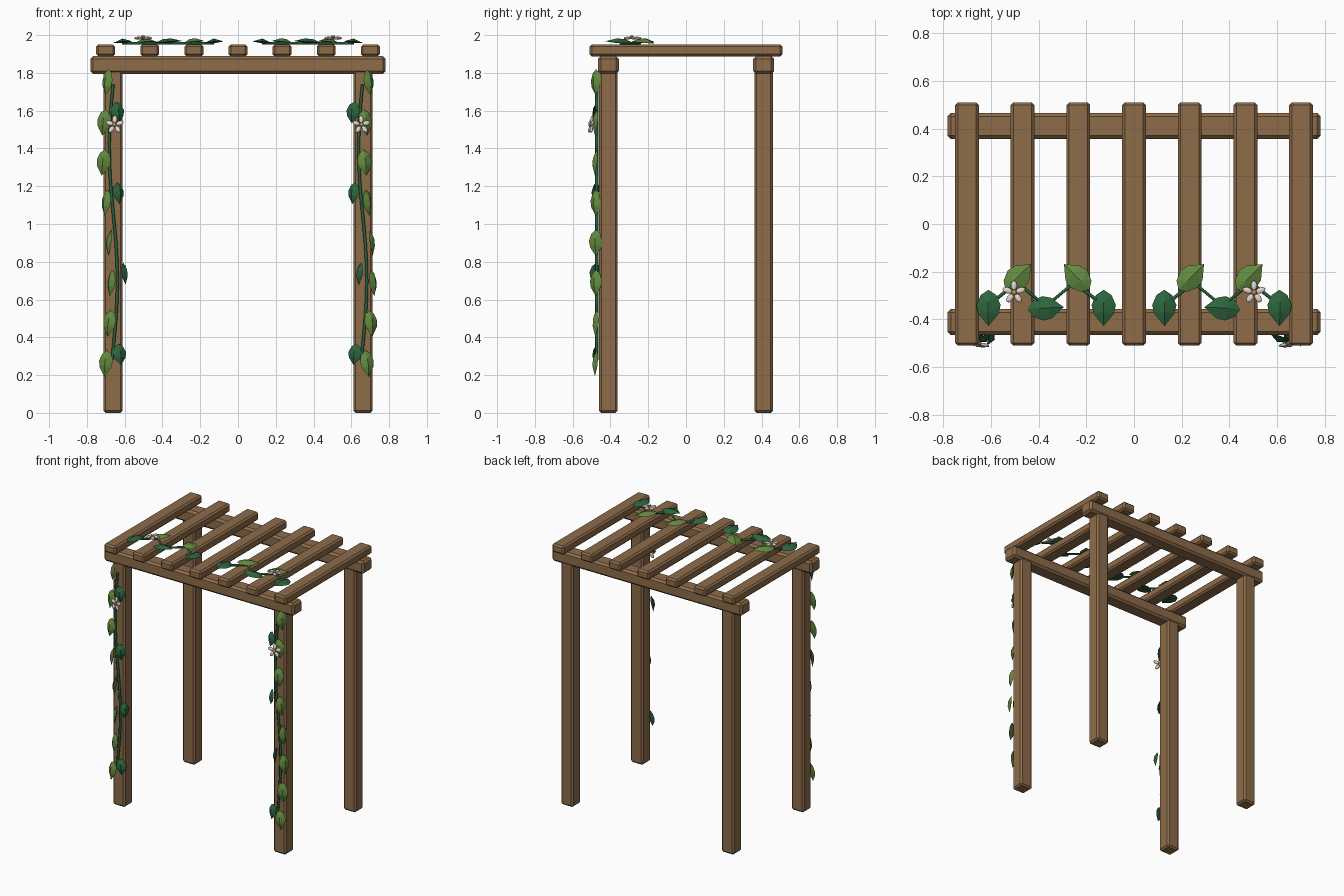
import bpy, bmesh, math
from mathutils import Matrix, Vector

cube = bpy.data.objects.get("Cube")
if cube:
    bpy.data.objects.remove(cube, do_unlink=True)


def material(name, rgb):
    m = bpy.data.materials.new(name)
    m.use_nodes = True
    m.diffuse_color = (*rgb, 1)
    m.node_tree.nodes["Principled BSDF"].inputs["Base Color"].default_value = (*rgb, 1)
    return m


WOOD = material("warm_wood", (0.27, 0.15, 0.068))
LIGHT = material("light_leaf_green", (0.12, 0.25, 0.05))
DARK = material("dark_leaf_green", (0.026, 0.13, 0.046))
STEM = material("stem_green", (0.02, 0.115, 0.045))
PETAL = material("cream_petal", (0.78, 0.70, 0.62))
CENTRE = material("flower_centre_ochre", (0.45, 0.27, 0.09))


def add_object(name, data, mat):
    obj = bpy.data.objects.new(name, data)
    bpy.context.collection.objects.link(obj)
    if not data.materials:
        data.materials.append(mat)
    return obj


def beam(name, centre, size, bevel=0.012):
    """Chamfered timber block."""
    bm = bmesh.new()
    bmesh.ops.create_cube(bm, size=1)
    bmesh.ops.scale(bm, vec=size, verts=bm.verts)
    bmesh.ops.bevel(bm, geom=bm.edges[:], offset=bevel, segments=1, affect='EDGES')
    me = bpy.data.meshes.new(name)
    bm.to_mesh(me)
    bm.free()
    add_object(name, me, WOOD).location = centre


def frame(loc, up, normal, scale):
    """Matrix with local Y along up and local Z along normal."""
    z = Vector(normal).normalized()
    y = Vector(up)
    y = (y - z * y.dot(z)).normalized()
    rot = Matrix((y.cross(z), y, z)).transposed().to_4x4()
    return Matrix.Translation(loc) @ rot @ Matrix.Diagonal((*scale, 1))


def leaf_mesh(name):
    """Pointed leaf, unit length and width, with a raised midrib."""
    side = [(0.32, -0.36), (0.5, -0.08), (0.42, 0.16)]
    outline = [(0, -0.5)] + side + [(0, 0.5)] + [(-x, y) for x, y in reversed(side)]
    bm = bmesh.new()
    rim = [bm.verts.new((x, y, 0)) for x, y in outline]
    low, high = (bm.verts.new((0, y, 1)) for y in (-0.16, 0.12))
    under = bm.verts.new((0, 0, -0.3))
    for i, v in enumerate(rim):
        w = rim[(i + 1) % len(rim)]
        bm.faces.new((v, w, low if i in (0, 1, 6, 7) else high))
        bm.faces.new((w, v, under))
    bm.faces.new((rim[2], high, low))
    bm.faces.new((rim[6], low, high))
    bmesh.ops.recalc_face_normals(bm, faces=bm.faces)
    me = bpy.data.meshes.new(name)
    bm.to_mesh(me)
    bm.free()
    return me


LEAF = {m: leaf_mesh(m.name) for m in (LIGHT, DARK)}


def leaf(name, mat, loc, tip, normal, width, length):
    obj = add_object(name, LEAF[mat], mat)
    obj.matrix_world = frame(loc, tip, normal, (width, length, 0.018))


def blob(name, mat, matrix):
    bm = bmesh.new()
    bmesh.ops.create_icosphere(bm, subdivisions=2, radius=1, matrix=matrix)
    me = bpy.data.meshes.new(name)
    bm.to_mesh(me)
    bm.free()
    return add_object(name, me, mat)


def flower(name, loc, up, normal):
    """Five oval petals around a small button."""
    base = frame(loc, up, normal, (1, 1, 1))
    for i in range(5):
        turn = Matrix.Rotation(math.tau * i / 5, 4, 'Z')
        blob(f"{name}_petal_{i + 1}", PETAL, base @ turn @ Matrix.Translation((0, 0.029, 0))
             @ Matrix.Diagonal((0.013, 0.021, 0.008, 1)))
    blob(name + "_centre", CENTRE, base @ Matrix.Translation((0, 0, 0.006))
         @ Matrix.Diagonal((0.012, 0.012, 0.009, 1)))


def stem(name, points, radius):
    cu = bpy.data.curves.new(name, 'CURVE')
    cu.dimensions = '3D'
    cu.bevel_depth = radius
    cu.bevel_resolution = 1
    cu.use_fill_caps = True
    sp = cu.splines.new('POLY')
    sp.points.add(len(points) - 1)
    for p, co in zip(sp.points, points):
        p.co = (*co, 1)
    add_object(name, cu, STEM)


# Timber frame
for y, depth in ((-0.411, "front"), (0.411, "back")):
    beam(f"{depth}_beam", (0, y, 1.842), (1.564, 0.11, 0.094), 0.015)
    for s, hand in ((-1, "right"), (1, "left")):
        beam(f"{depth}_{hand}_post", (s * 0.662, y, 0.91), (0.102, 0.098, 1.82))
for i in range(7):
    beam(f"roof_slat_{i + 1}", ((i - 3) * 0.2335, 0, 1.919), (0.1, 1.02, 0.064))


def sway(z):
    return -0.022 * math.sin(math.tau * (1.75 - z) / 1.4)


# Leaf turn away from the front, in degrees, from top to bottom
LIGHT_TURN = (45, 15, 12, 50, 78, 58, 25, 15)
DARK_TURN = (20, 38, 65, 18)

for s, hand in ((-1, "right"), (1, "left")):
    # Climbing vine on the front post
    heights = [0.28 + 1.46 * i / 14 for i in range(15)]
    stem(f"{hand}_post_vine", [(s * 0.66 + sway(z), -0.472, z) for z in heights], 0.009)
    for mat, turns, top, step, shift, out in ((LIGHT, LIGHT_TURN, 1.75, 0.2125, 0.032, 1),
                                              (DARK, DARK_TURN, 1.59, 0.427, -0.037, -1)):
        for i, turn in enumerate(turns):
            z = top - step * i
            a = math.radians(turn)
            loc = (s * (0.66 + shift) + sway(z), -0.477, z)
            leaf(f"{hand}_{mat.name}_{i + 1}", mat, loc, (s * out * 0.1, 0, -1),
                 (s * out * math.sin(a), -math.cos(a), 0.1), 0.075,
                 0.14 if mat is LIGHT else 0.115)
    flower(f"{hand}_post_flower", (s * 0.653, -0.502, 1.525), (0, 0, 1), (s * 0.25, -1, 0.15))

    # Zigzag vine over the roof
    path = [(0.61, -0.34), (0.49, -0.245), (0.37, -0.345), (0.25, -0.245), (0.13, -0.34)]
    stem(f"{hand}_roof_vine", [(s * x, y, 1.957) for x, y in path], 0.008)
    roof = ((DARK, 0.61, -0.352, (0, -1)), (LIGHT, 0.485, -0.222, (s * 0.6, 0.6)),
            (DARK, 0.37, -0.353, (-s, 0.05)), (LIGHT, 0.24, -0.222, (s * 0.6, 0.6)),
            (DARK, 0.127, -0.352, (0, -1)))
    for i, (mat, x, y, tip) in enumerate(roof):
        if s < 0 and i == 1:
            tip = (0.6, 0.6)
        leaf(f"{hand}_roof_leaf_{i + 1}", mat, (s * x, y, 1.963), (*tip, 0),
             (s * 0.08, 0.05, 1), 0.102, 0.152)
    flower(f"{hand}_roof_flower", (s * 0.503, -0.287, 1.984), (0, 1, 0), (0, 0, 1))
